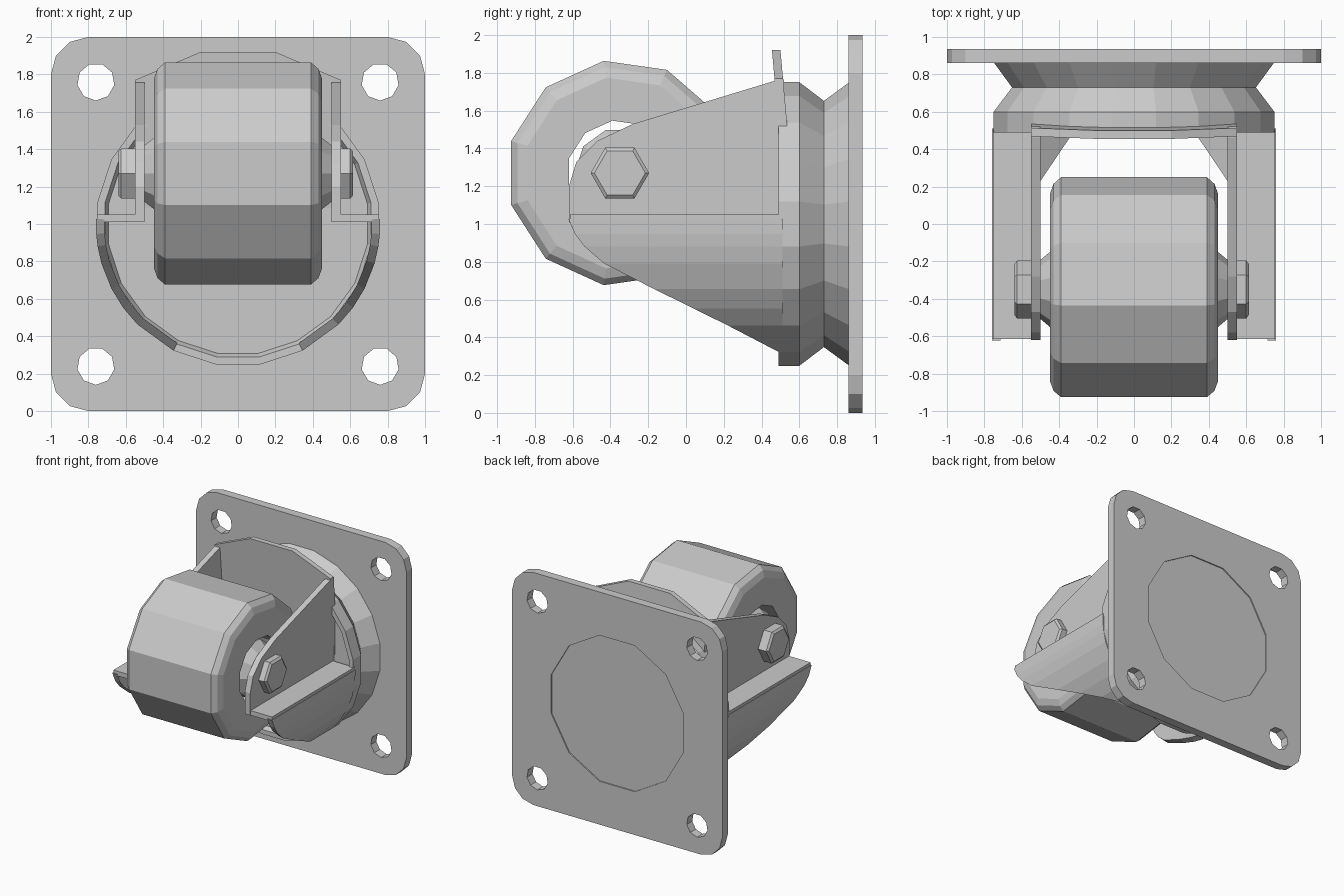
import bpy, bmesh
from math import sin, cos, pi, radians
from mathutils import Vector

cube = bpy.data.objects.get("Cube")
if cube:
    bpy.data.objects.remove(cube, do_unlink=True)

steel = bpy.data.materials.new("grey_steel")
steel.use_nodes = True
GREY = (0.6, 0.6, 0.6, 1)
steel.diffuse_color = GREY
steel.node_tree.nodes["Principled BSDF"].inputs["Base Color"].default_value = GREY


def finish(name, bm):
    bmesh.ops.remove_doubles(bm, verts=bm.verts, dist=0.0001)
    bmesh.ops.recalc_face_normals(bm, faces=bm.faces)
    mesh = bpy.data.meshes.new(name)
    bm.to_mesh(mesh)
    bm.free()
    mesh.materials.append(steel)
    obj = bpy.data.objects.new(name, mesh)
    bpy.context.collection.objects.link(obj)
    return obj


def prism(name, loops, place, offset):
    """Fill an outline (with optional holes) and extrude it by offset."""
    bm = bmesh.new()
    edges = []
    for loop in loops:
        vs = [bm.verts.new(place(a, b)) for a, b in loop]
        edges += [bm.edges.new((v, vs[i - 1])) for i, v in enumerate(vs)]
    bmesh.ops.triangle_fill(bm, edges=edges, use_beauty=True)
    out = bmesh.ops.extrude_face_region(bm, geom=bm.faces[:])
    moved = [g for g in out["geom"] if isinstance(g, bmesh.types.BMVert)]
    bmesh.ops.translate(bm, verts=moved, vec=Vector(offset))
    return finish(name, bm)


def lathe(name, profile, sides, place, phase=0.0, closed=False):
    """Spin (along, radius) points; place maps (along, u, v) to space."""
    bm = bmesh.new()
    rings = []
    for along, r in profile:
        angles = [phase + 2 * pi * i / sides for i in range(sides)]
        rings.append([bm.verts.new(place(along, r * cos(t), r * sin(t))) for t in angles])
    for k in range(0 if closed else 1, len(rings)):
        for i in range(sides):
            bm.faces.new((rings[k - 1][i - 1], rings[k - 1][i], rings[k][i], rings[k][i - 1]))
    if not closed:
        bm.faces.new(rings[0])
        bm.faces.new(rings[-1])
    return finish(name, bm)


def circle(cx, cz, r, sides, phase):
    return [(cx + r * cos(phase + 2 * pi * i / sides), cz + r * sin(phase + 2 * pi * i / sides))
            for i in range(sides)]


AXLE_Y, AXLE_Z = -0.35, 1.27


def on_axle(along, u, v):
    return (along, AXLE_Y + u, AXLE_Z + v)


def on_swivel(along, u, v):
    return (u, along, 1 + v)


# Mounting plate with rounded corners, four bolt holes and a centre opening
corners = []
for k, (sx, sz) in enumerate([(1, 1), (-1, 1), (-1, -1), (1, -1)]):
    for step in range(4):
        t = k * pi / 2 + step * pi / 6
        corners.append((0.8 * sx + 0.2 * cos(t), 1 + 0.8 * sz + 0.2 * sin(t)))
holes = [circle(sx * 0.76, 1 + sz * 0.76, 0.1, 9, -pi / 2) for sx in (1, -1) for sz in (1, -1)]
holes.append(circle(0, 1, 0.65, 12, pi / 12))
prism("mounting_plate", [corners] + holes, lambda a, b: (a, 0.86, b), (0, 0.075, 0))

# Disc closing the centre opening, slightly recessed at the back
lathe("back_disc", [(0.86, 0.65), (0.925, 0.65)], 12, on_swivel, pi / 12)

# Waisted swivel housing with a shallow dished front
lathe("swivel_housing",
      [(0.53, 0.70), (0.49, 0.72), (0.49, 0.76), (0.6, 0.76), (0.73, 0.66), (0.865, 0.76)],
      20, on_swivel, pi / 20)

# Leaning wall between the fork arms
wall = [(-0.55, 1.0), (0.55, 1.0), (0.55, 1.77), (0.2, 1.92), (-0.2, 1.92), (-0.55, 1.77)]
prism("fork_back_wall", [wall], lambda x, z: (x, 0.455 + (1.92 - z) * 0.09, z), (0, 0.045, 0))


def skirt_front(z):
    """Front edge of the lower skirt at a given height."""
    pts = [(1.02, -0.62), (0.93, -0.58), (0.86, -0.52), (0.78, -0.42), (0.33, 0.49)]
    for (z0, y0), (z1, y1) in zip(pts, pts[1:]):
        if z >= z1:
            return y0 + (y1 - y0) * (z - z0) / (z1 - z0)
    return 0.49


# Curved skirt under each arm: four rails joined into a tapering shell
def skirt(name, side):
    bm = bmesh.new()
    rows = []
    for deg in (-2, 4, 9, 16, 27, 36, 45, 63):
        t = radians(deg)
        y = skirt_front(1 - 0.76 * sin(t))
        rows.append([bm.verts.new((side * r * cos(t), yy, 1 - r * sin(t)))
                     for r, yy in ((0.76, y), (0.76, 0.51), (0.715, 0.51), (0.715, y))])
    for a, b in zip(rows, rows[1:]):
        for i in range(4):
            bm.faces.new((a[i - 1], a[i], b[i], b[i - 1]))
    bm.faces.new(rows[0])
    bm.faces.new(rows[-1])
    finish(name, bm)


arm = [(0.52, 1.01), (0.52, 1.765), (0.46, 1.755), (-0.28, 1.53), (-0.47, 1.44),
       (-0.58, 1.33), (-0.62, 1.2), (-0.62, 1.01)]
shelf = [(0.5, 1.01), (0.755, 1.01), (0.755, 1.05), (0.5, 1.05)]
for label, side, head_end in (("left", 1, 0.615), ("right", -1, 0.64)):
    # Fork arm, its outward shelf and the skirt below
    prism(label + "_fork_arm", [arm], lambda y, z: (side * 0.5, y, z), (side * 0.05, 0, 0))
    prism(label + "_shelf", [shelf], lambda x, z: (side * x, -0.615, z), (0, 1.12, 0))
    skirt(label + "_skirt", side)
    # Hexagonal bolt head with a chamfered face
    lathe(label + "_bolt_head",
          [(side * 0.54, 0.155), (side * (head_end - 0.015), 0.155), (side * head_end, 0.135)],
          6, on_axle)

# Wheel with bevelled shoulders and an open bore
half = [(0.45, 0.28), (0.45, 0.51), (0.43, 0.565), (0.39, 0.6)]
lathe("wheel", half + [(-x, r) for x, r in reversed(half)], 11, on_axle, 0, closed=True)

# Hub core with tapered ends
core = [(0.51, 0.15), (0.45, 0.2), (0.4, 0.24)]
lathe("hub_core", core + [(-x, r) for x, r in reversed(core)], 10, on_axle)
